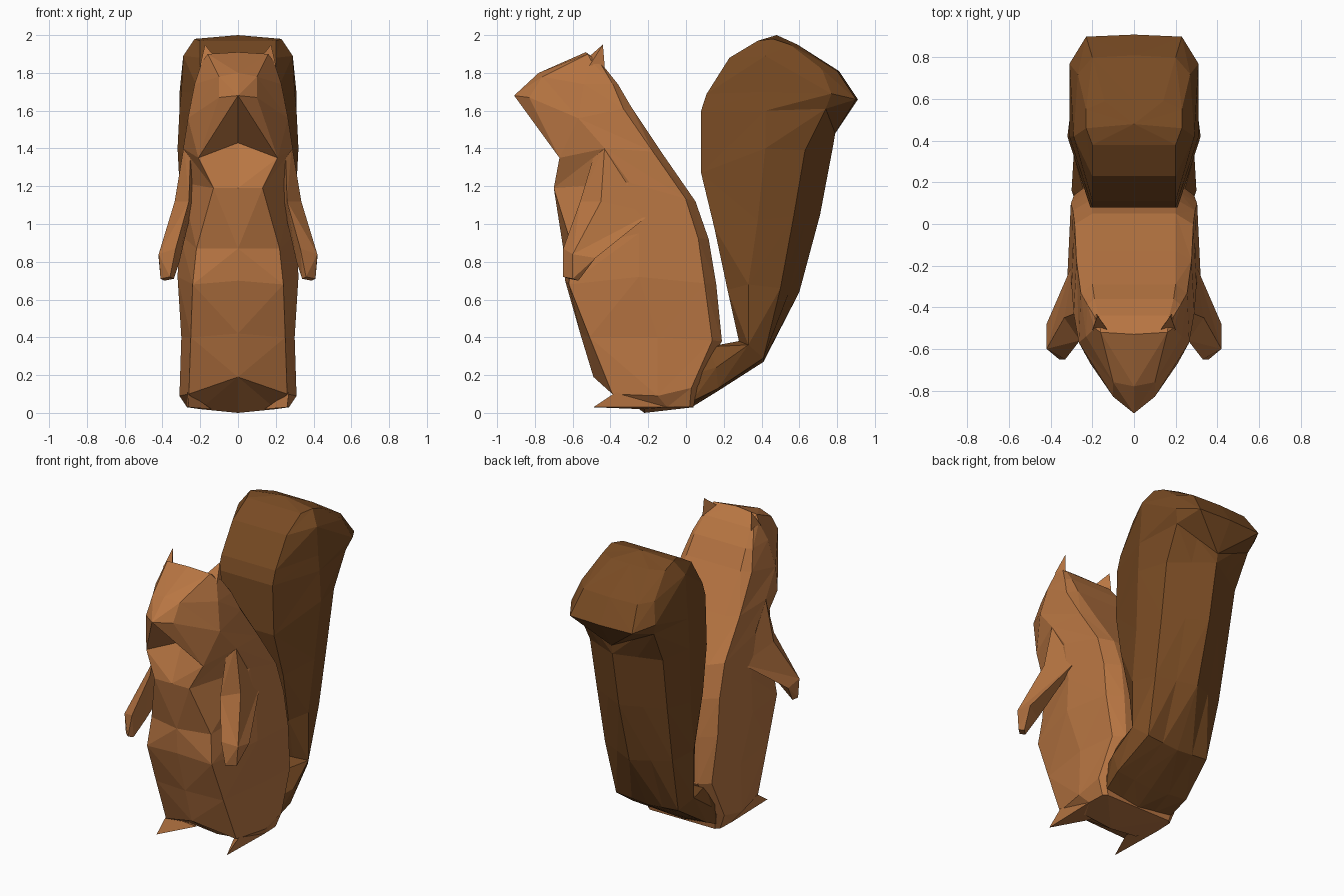
import bpy, bmesh
from mathutils import Vector


def material(name, rgb):
    m = bpy.data.materials.new(name)
    m.diffuse_color = (*rgb, 1)
    return m


fur = material("light brown fur", (0.48, 0.18, 0.055))
dark = material("dark brown fur", (0.19, 0.070, 0.017))


def loft(name, rings, mat, tip=None):
    """Skin closed rings with triangles, cap the ends; an optional tip closes the last ring."""
    bm = bmesh.new()
    loops = [[bm.verts.new(p) for p in ring] for ring in rings]
    n = len(loops[0])
    for a, b in zip(loops, loops[1:]):
        mid = sum((v.co for v in a + b), Vector()) / (2 * n)
        for i in range(n):
            j = (i + 1) % n
            # split each quad along the diagonal that bulges outwards
            if ((a[i].co + b[j].co) / 2 - mid).length > ((a[j].co + b[i].co) / 2 - mid).length:
                tris = (a[i], a[j], b[j]), (a[i], b[j], b[i])
            else:
                tris = (a[i], a[j], b[i]), (a[j], b[j], b[i])
            for t in tris:
                bm.faces.new(t)
    bm.faces.new(loops[0])
    if tip:
        t = bm.verts.new(tip)
        for i in range(n):
            bm.faces.new((loops[-1][i], loops[-1][(i + 1) % n], t))
    else:
        bm.faces.new(loops[-1])
    bmesh.ops.triangulate(bm, faces=[f for f in bm.faces if len(f.verts) > 3])
    bmesh.ops.recalc_face_normals(bm, faces=bm.faces[:])
    me = bpy.data.meshes.new(name)
    bm.to_mesh(me)
    bm.free()
    me.materials.append(mat)
    ob = bpy.data.objects.new(name, me)
    bpy.context.collection.objects.link(ob)
    return ob


def whole(half):
    """Complete a half ring by mirroring it over x = 0."""
    return half + [(-x, y, z) for x, y, z in reversed(half) if x > 0]


def with_hip(ring):
    """Add a rear flank corner just ahead of the back edge."""
    (mx, my, mz), (bx, by, bz) = ring[2:]
    return ring[:3] + [(mx * .85 + bx * .15, by * .85 + my * .15, bz * .85 + mz * .15), ring[3]]


def with_mid(ring):
    """Give every tail ring five points by splitting its last edge."""
    if len(ring) == 5:
        return ring
    mid = tuple((a + b) / 2 for a, b in zip(ring[2], ring[3]))
    return ring[:3] + [mid, ring[3]]


def flip(points, s):
    return [(s * x, y, z) for x, y, z in points]


# Body and head: half rings running front centre, front side, flank, back
body = [
    [(0, -.22, 0), (.2, -.22, .02), (.27, -.1, .03), (.24, .04, .03)],
    [(0, -.49, .19), (.26, -.39, .10), (.31, -.15, .09), (.27, .06, .14)],
    [(0, -.56, .42), (.25, -.51, .40), (.30, -.15, .40), (.22, .19, .38)],
    [(0, -.64, .70), (.24, -.62, .68), (.32, -.25, .72), (.21, .16, .68)],
    [(0, -.65, .87), (.22, -.60, .87), (.31, -.25, .95), (.20, .12, .92)],
    [(0, -.70, 1.19), (.13, -.70, 1.19), (.30, -.30, 1.22), (.20, .05, 1.12)],
    [(0, -.59, 1.43), (.21, -.67, 1.35), (.29, -.43, 1.40), (.20, -.13, 1.38)],
    [(0, -.91, 1.68), (.10, -.83, 1.67), (.265, -.57, 1.56), (.20, -.29, 1.62)],
    [(0, -.78, 1.80), (.10, -.76, 1.78), (.23, -.54, 1.74), (.19, -.36, 1.74)],
    [(0, -.53, 1.91), (.16, -.52, 1.90), (.19, -.50, 1.86), (.17, -.44, 1.84)],
]
loft("body", [whole(with_hip(r)) for r in body], fur)

# Tail: half rings running inner side, flank, outer side, (outer back), outer ridge
tail = [
    [(.18, 0, .28), (.25, .02, .20), (.25, .03, .06), (0, .03, .03)],
    [(.23, .12, .35), (.30, .16, .24), (.27, .17, .13), (0, .16, .11)],
    [(.21, .28, .38), (.29, .33, .36), (.23, .41, .29), (0, .41, .27)],
    [(.22, .22, .65), (.29, .33, .68), (.25, .50, .66), (0, .60, .64)],
    [(.23, .15, .98), (.30, .38, 1.02), (.26, .57, 1.04), (0, .71, 1.05)],
    [(.21, .08, 1.27), (.32, .42, 1.40), (.27, .63, 1.39), (0, .78, 1.42)],
    [(.20, .08, 1.60), (.31, .42, 1.60), (.28, .74, 1.61), (0, .79, 1.48)],
    [(.20, .11, 1.69), (.30, .42, 1.70), (.31, .77, 1.69), (.23, .90, 1.66), (0, .91, 1.66)],
    [(.20, .23, 1.88), (.29, .42, 1.89), (.27, .72, 1.82), (.20, .80, 1.81), (0, .81, 1.81)],
    [(.20, .38, 1.97), (.23, .46, 1.98), (.23, .55, 1.95), (.14, .59, 1.95), (0, .59, 1.95)],
]
loft("tail", [whole(with_mid(r)) for r in tail], dark, tip=(0, .48, 2.0))

# Arms, ears and feet, once per side
arm = [
    [(.25, -.47, 1.42), (.285, -.43, 1.42), (.28, -.36, 1.34), (.24, -.42, 1.36)],
    [(.26, -.56, 1.12), (.335, -.45, 1.12), (.29, -.18, 1.06), (.24, -.40, 1.10)],
    [(.33, -.65, .87), (.42, -.60, .84), (.42, -.48, .82), (.31, -.54, .80)],
    [(.36, -.65, .72), (.41, -.60, .71), (.39, -.57, .70), (.34, -.62, .71)],
]
ear = [(.12, -.52, 1.88), (.20, -.51, 1.84), (.18, -.43, 1.83)]
foot = [(.14, -.24, .02), (.27, -.10, .03), (.27, -.37, .11)]
for side, s in (("right", 1), ("left", -1)):
    loft("arm_" + side, [flip(r, s) for r in arm], fur)
    loft("ear_" + side, [flip(ear, s)], fur, tip=(s * .175, -.44, 1.95))
    loft("foot_" + side, [flip(foot, s)], fur, tip=(s * .26, -.49, .03))
